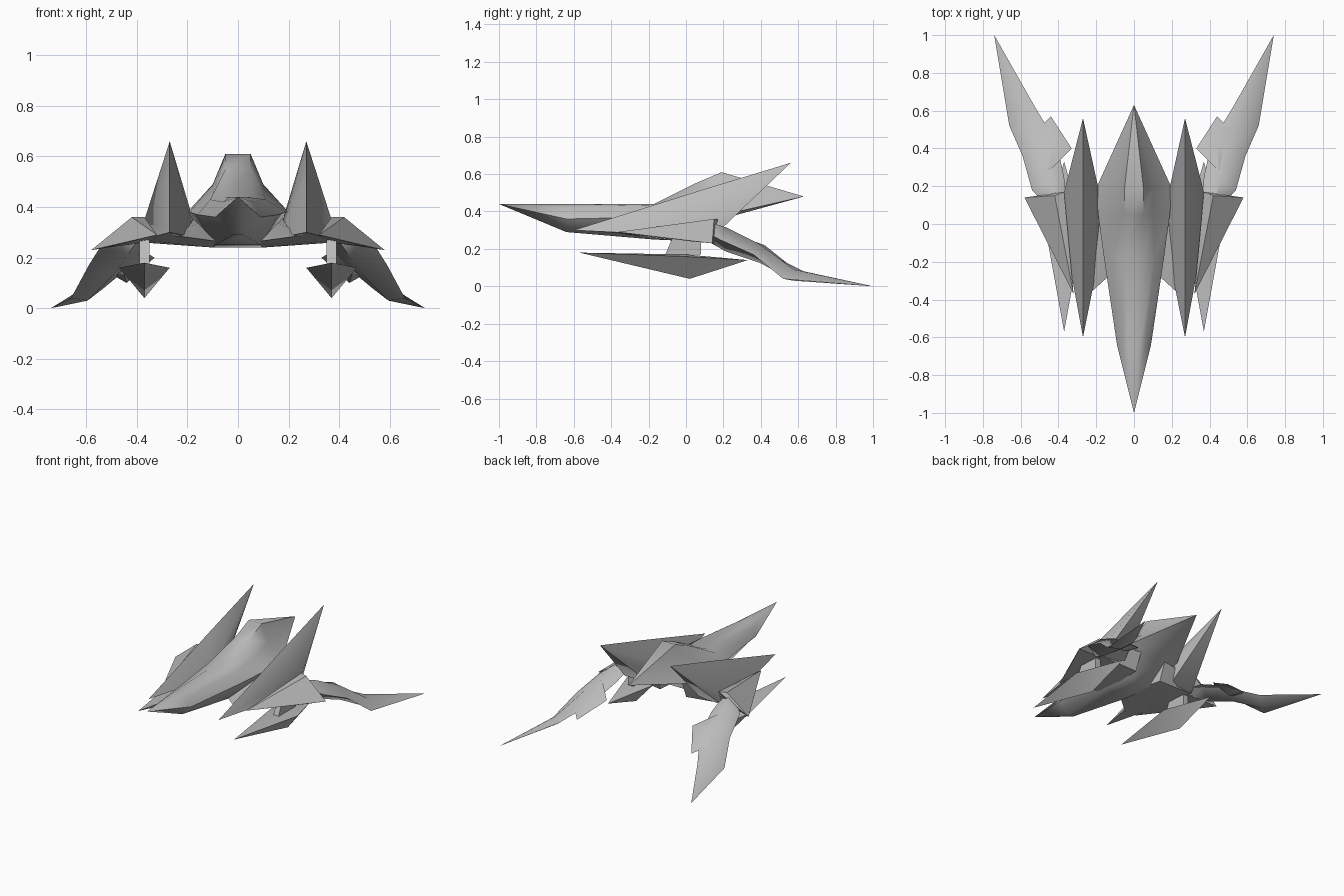
import bpy, bmesh
from math import radians
from mathutils import Vector

cube = bpy.data.objects.get("Cube")
if cube:
    bpy.data.objects.remove(cube, do_unlink=True)

hull_grey = bpy.data.materials.new("hull grey")
hull_grey.use_nodes = True
colour = (.5, .5, .5, 1)
hull_grey.diffuse_color = colour
hull_grey.node_tree.nodes["Principled BSDF"].inputs["Base Color"].default_value = colour


def finish(name, bm, mirror, angle):
    """Turn a mesh under construction into a shaded, optionally mirrored object."""
    bmesh.ops.recalc_face_normals(bm, faces=bm.faces)
    mesh = bpy.data.meshes.new(name)
    bm.to_mesh(mesh)
    bm.free()
    mesh.materials.append(hull_grey)
    obj = bpy.data.objects.new(name, mesh)
    bpy.context.collection.objects.link(obj)
    bpy.ops.object.select_all(action="DESELECT")
    obj.select_set(True)
    bpy.context.view_layer.objects.active = obj
    bpy.ops.object.shade_smooth_by_angle(angle=radians(angle))
    if mirror:
        obj.modifiers.new("mirror", "MIRROR")


def shell(name, points, angle=60):
    """Closed faceted part wrapped around its corner points."""
    bm = bmesh.new()
    for point in points:
        bm.verts.new(point)
    bmesh.ops.convex_hull(bm, input=bm.verts)
    loose = [v for v in bm.verts if not v.link_faces]
    bmesh.ops.delete(bm, geom=loose, context="VERTS")
    finish(name, bm, True, angle)


def loft(name, rings, start_tip=None, end_tip=None, mirror=True):
    """Skin rings of equal length, ending each side in a tip or a flat cap."""
    bm = bmesh.new()
    rows = [[bm.verts.new(point) for point in ring] for ring in rings]
    for near, far in zip(rows, rows[1:]):
        for i in range(len(near)):
            bm.faces.new((near[i - 1], near[i], far[i], far[i - 1]))
    for row, tip in ((rows[0], start_tip), (rows[-1], end_tip)):
        if tip:
            apex = bm.verts.new(tip)
            for i in range(len(row)):
                bm.faces.new((row[i - 1], row[i], apex))
        else:
            bm.faces.new(row)
    finish(name, bm, mirror, 60)


def hull_ring(y, *half):
    """Reflect a half section, listed from crest to keel, into a full ring."""
    right = [Vector((x, y, z)) for x, z in half]
    left = [Vector((-x, y, z)) for x, z in reversed(half)]
    return right + left


def wing_ring(inner, outer, thickness):
    """Diamond section between the two wing edges."""
    inner, outer = Vector(inner), Vector(outer)
    middle = (inner + outer) / 2
    rise = Vector((0, 0, thickness / 2))
    return [inner, middle + rise, outer, middle - rise]


# Fuselage with the canopy rising towards the rear
loft("fuselage", [
    hull_ring(-.64, (.03, .44), (.06, .42), (.09, .36), (.02, .29)),
    hull_ring(-.17, (.05, .44), (.11, .43), (.16, .37), (.09, .25)),
    hull_ring(.05, (.05, .55), (.1, .45), (.19, .38), (.1, .24)),
    hull_ring(.19, (.05, .61), (.1, .49), (.2, .38), (.1, .36)),
], start_tip=(0, -1, .44), end_tip=(0, .63, .48), mirror=False)

# Belly wing joining the fuselage to the fins
shell("belly_wing", [
    (.05, -.2, .26), (.1, 0, .24), (.1, .14, .24), (.27, -.4, .29),
    (.17, -.13, .28), (.38, -.05, .27), (.38, .12, .26),
    (.1, .19, .36), (.37, .17, .35),
])

# Swept-up fins beside the fuselage
fin_x = .27
shell("side_fin", [
    (fin_x, -.6, .3), (fin_x, .56, .66), (fin_x, .1, .52), (fin_x, 0, .26),
    (.18, .15, .36), (.37, .17, .35), (.38, 0, .27), (.17, -.1, .28),
    (.37, .14, .26), (.2, .13, .26),
])

# Underslung pods and their pylons
pod_x = .37
shell("pod", [
    (pod_x, -.57, .18), (pod_x, .33, .14), (pod_x, 0, .17), (pod_x, .02, .04),
    (pod_x - .1, -.02, .16), (pod_x + .1, -.02, .16),
], angle=30)
shell("pylon", [
    (pod_x + side * .02, y, z)
    for side in (-1, 1)
    for y, z in ((-.11, .17), (.08, .17), (.08, .29), (-.06, .29))
], angle=30)

# Flange running from the fin's lower edge out to the wing root
shell("root_flange", [
    (.32, -.37, .29), (.37, .17, .36), (.42, .15, .36), (.44, -.07, .26),
    (.52, .03, .24), (.58, .14, .23), (.36, -.05, .33), (.37, .1, .26),
], angle=40)

# Drooping rear wing tapering to a point
loft("rear_wing", [
    wing_ring((.36, .11, .3), (.46, .09, .3), .1),
    wing_ring((.37, .25, .25), (.54, .18, .25), .13),
    wing_ring((.41, .43, .18), (.59, .36, .17), .1),
    wing_ring((.53, .63, .08), (.66, .52, .04), .06),
], end_tip=(.74, 1, 0))

# Diamond winglet on the inner side of the rear wing
shell("winglet", [
    (.33, .4, .2), (.44, .57, .1), (.53, .48, .15), (.45, .28, .27),
    (.44, .42, .22), (.45, .43, .13),
], angle=30)
